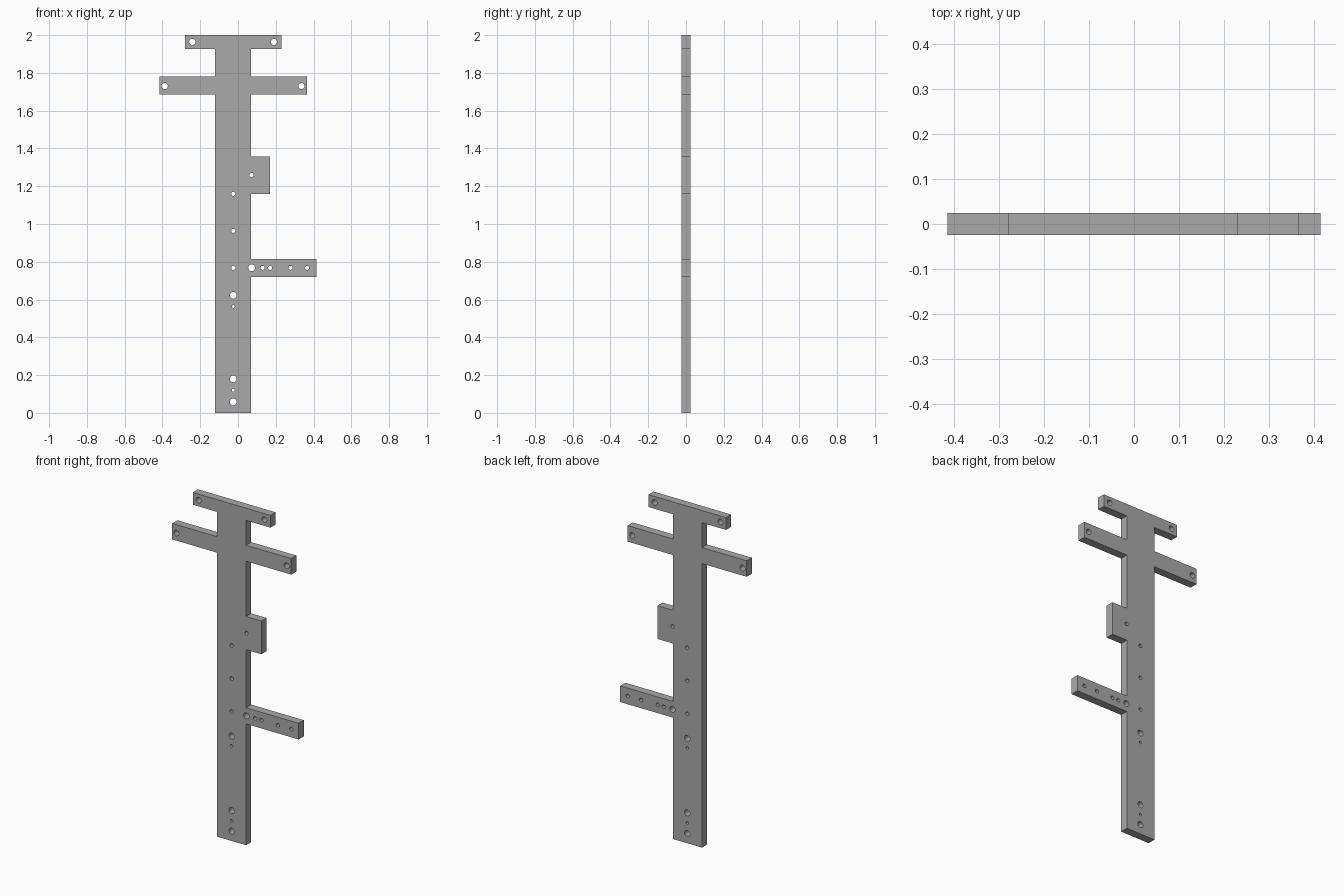
import bpy, bmesh, math

cube = bpy.data.objects.get("Cube")
if cube:
    bpy.data.objects.remove(cube, do_unlink=True)

HALF_THICK = 0.024
POST_L, POST_R = -0.122, 0.07

# Arms as (left x, right x, bottom z, top z), from the top down
ARMS = [(-0.28, 0.23, 1.927, 2.0), (-0.415, 0.366, 1.685, 1.78),
        (POST_L, 0.17, 1.16, 1.357), (POST_L, 0.415, 0.72, 0.816)]

# Drilled holes as radius: centres
HOLES = {
    0.0165: [(-0.242, 1.964), (0.19, 1.964), (-0.388, 1.73), (0.336, 1.73)],
    0.018: [(0.072, 0.768), (-0.025, 0.622), (-0.025, 0.18), (-0.025, 0.058)],
    0.011: [(0.072, 1.26), (-0.025, 1.16), (-0.025, 0.964), (-0.025, 0.768),
            (0.13, 0.768), (0.17, 0.768), (0.278, 0.768), (0.366, 0.768)],
    0.008: [(-0.025, 0.564), (-0.025, 0.12)],
}


def add_loop(curve, points):
    spline = curve.splines.new('POLY')
    spline.points.add(len(points) - 1)
    for p, (x, z) in zip(spline.points, points):
        p.co = (x, z, 0, 1)
    spline.use_cyclic_u = True


def circle(centre, radius, sides=24):
    angles = [2 * math.pi * i / sides for i in range(sides)]
    return [(centre[0] + radius * math.cos(a), centre[1] + radius * math.sin(a))
            for a in angles]


# Outline: down the right side, then back up the left side
right, left = [], []
for x0, x1, z0, z1 in ARMS:
    right += [(POST_R, z1), (x1, z1), (x1, z0), (POST_R, z0)]
    if x0 < POST_L:
        left += [(POST_L, z1), (x0, z1), (x0, z0), (POST_L, z0)]
outline = right[1:] + [(POST_R, 0), (POST_L, 0)] + left[:0:-1]

# Plate profile with its holes, thickened front to back
curve = bpy.data.curves.new("plate_profile", 'CURVE')
curve.dimensions = '2D'
curve.fill_mode = 'BOTH'
curve.extrude = HALF_THICK
add_loop(curve, outline)
for radius, centres in HOLES.items():
    for centre in centres:
        add_loop(curve, circle(centre, radius))
plate = bpy.data.objects.new("bracket_plate", curve)
bpy.context.collection.objects.link(plate)
plate.rotation_euler.x = math.pi / 2

bpy.ops.object.select_all(action='DESELECT')
plate.select_set(True)
bpy.context.view_layer.objects.active = plate
bpy.ops.object.convert(target='MESH')
plate = bpy.context.object
plate.name = "bracket_plate"
bpy.ops.object.transform_apply(location=False, rotation=True, scale=False)

# Weld the caps to the walls
bm = bmesh.new()
bm.from_mesh(plate.data)
bmesh.ops.remove_doubles(bm, verts=bm.verts, dist=0.0001)
bmesh.ops.recalc_face_normals(bm, faces=bm.faces)
bm.to_mesh(plate.data)
bm.free()
bpy.ops.object.shade_smooth_by_angle(angle=math.radians(30))

# Plain grey metal
grey = bpy.data.materials.new("plain_grey")
grey.use_nodes = True
colour = (0.4, 0.4, 0.4, 1)
grey.diffuse_color = colour
grey.node_tree.nodes["Principled BSDF"].inputs["Base Color"].default_value = colour
plate.data.materials.clear()
plate.data.materials.append(grey)
